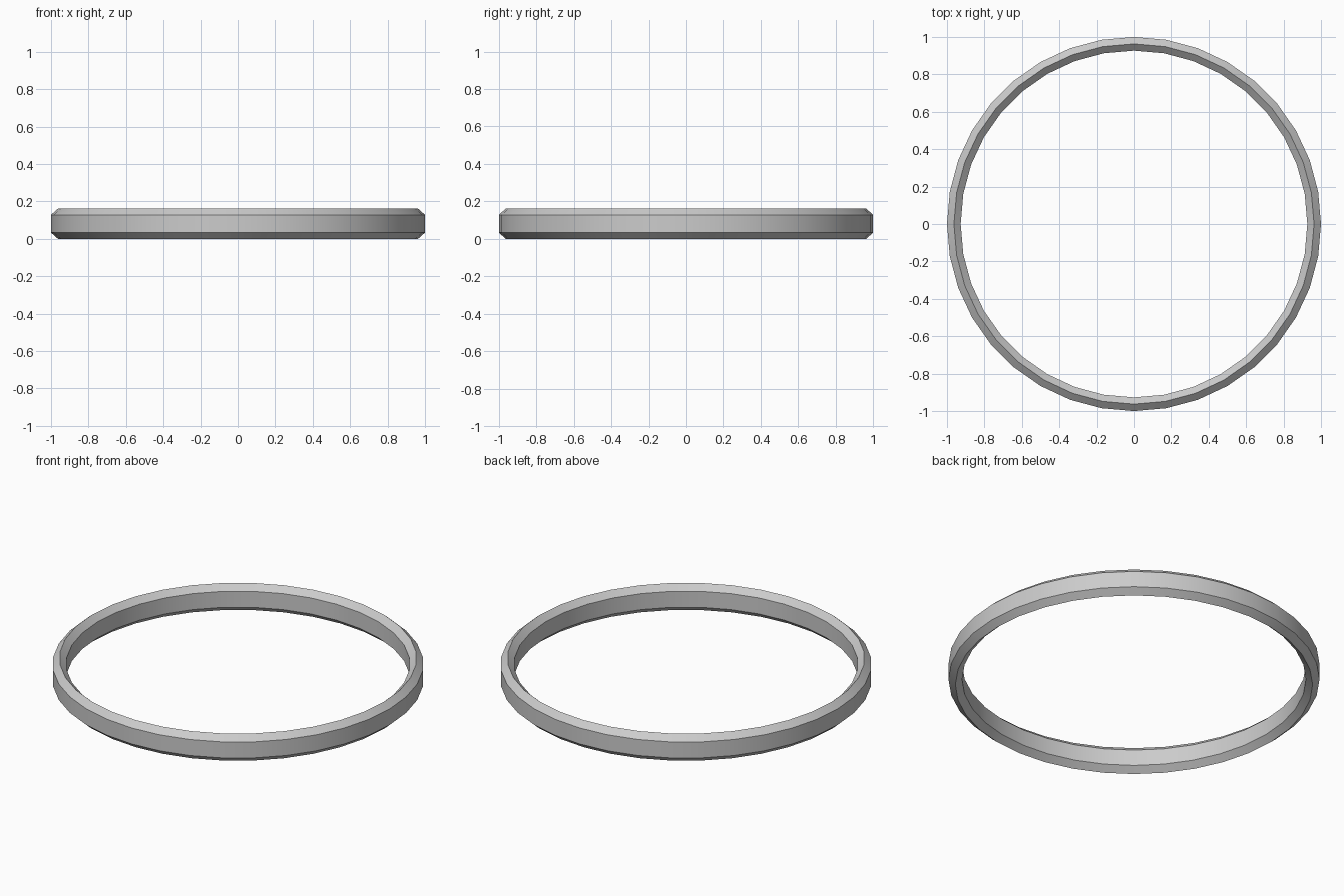
import bpy, bmesh
from math import cos, sin, tau

if "Cube" in bpy.data.objects:
    bpy.data.objects.remove(bpy.data.objects["Cube"])

SEGMENTS = 36

# Six-sided cross-section: (radius, height), ridges at top and bottom
profile = [(1.0, 0.033), (1.0, 0.128), (0.963, 0.161),
           (0.927, 0.128), (0.927, 0.033), (0.963, 0.0)]

# Ring: the cross-section swept around z
bm = bmesh.new()
rings = [[bm.verts.new((r * cos(tau * i / SEGMENTS), r * sin(tau * i / SEGMENTS), z))
          for r, z in profile] for i in range(SEGMENTS)]
n = len(profile)
for i in range(SEGMENTS):
    a, b = rings[i], rings[(i + 1) % SEGMENTS]
    for j in range(n):
        k = (j + 1) % n
        bm.faces.new((a[j], b[j], b[k], a[k]))
bmesh.ops.recalc_face_normals(bm, faces=bm.faces)

mesh = bpy.data.meshes.new("ring_band")
bm.to_mesh(mesh)
bm.free()
ring = bpy.data.objects.new("ring_band", mesh)
bpy.context.collection.objects.link(ring)

# Smooth around the ring, crisp along the ridges
bpy.context.view_layer.objects.active = ring
ring.select_set(True)
bpy.ops.object.shade_smooth_by_angle()
